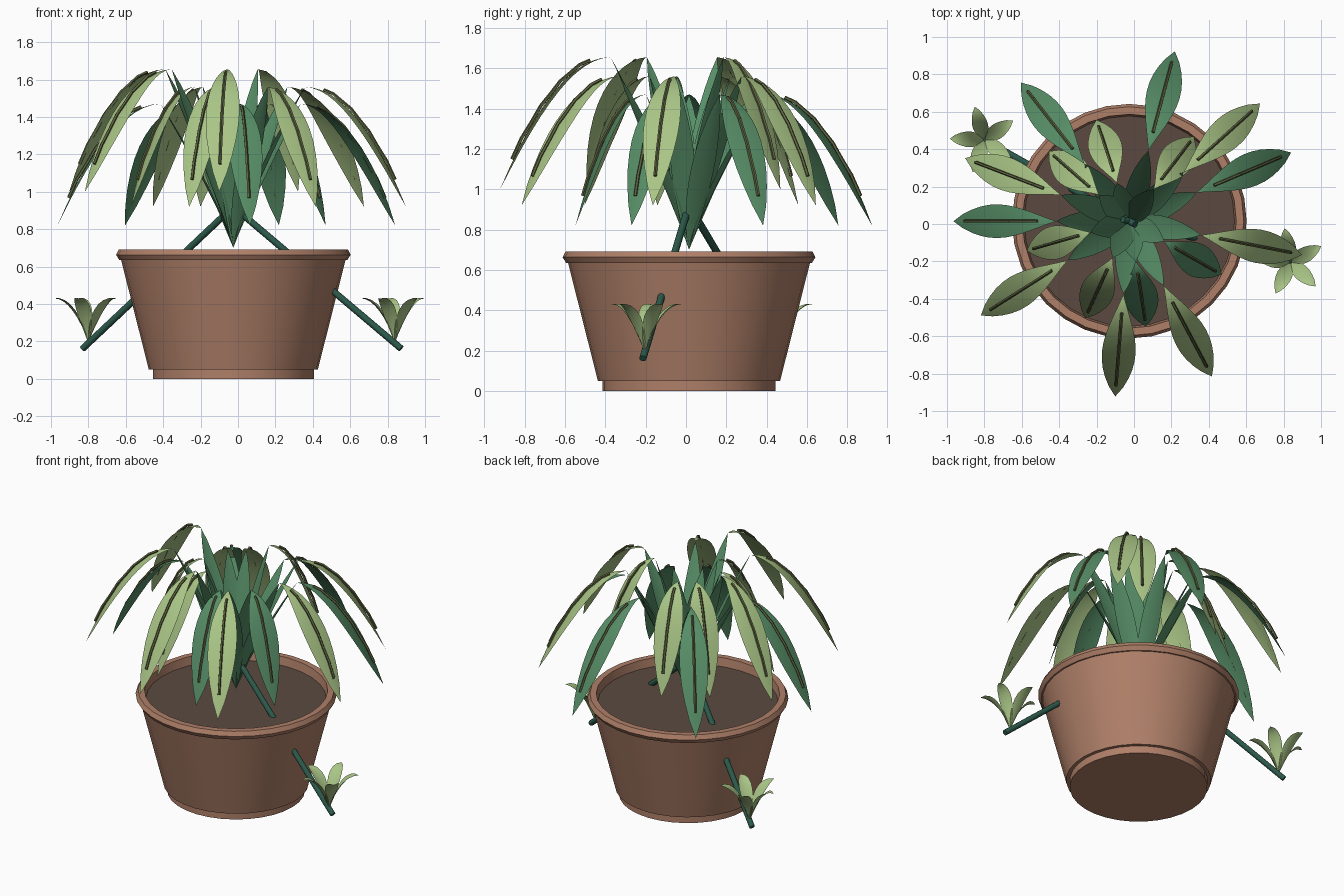
import bpy, bmesh, math
from mathutils import Vector

if "Cube" in bpy.data.objects:
    bpy.data.objects.remove(bpy.data.objects["Cube"], do_unlink=True)

CX, CY = -0.025, 0.015          # axis of the pot
SOIL = 0.635


def material(name, rgb):
    m = bpy.data.materials.new(name)
    m.use_nodes = True
    m.diffuse_color = (*rgb, 1)
    m.node_tree.nodes["Principled BSDF"].inputs["Base Color"].default_value = (*rgb, 1)
    return m


TERRACOTTA = material("terracotta", (0.43, 0.215, 0.14))
EARTH = material("dark soil", (0.105, 0.068, 0.053))
LIGHT = material("light green", (0.40, 0.56, 0.24))
DARK = material("deep green", (0.095, 0.27, 0.135))
STEM = material("stem green", (0.025, 0.10, 0.07))
RIB = material("olive rib", (0.11, 0.125, 0.05))


def finish(name, bm, mat, angle=40):
    me = bpy.data.meshes.new(name)
    bmesh.ops.recalc_face_normals(bm, faces=bm.faces)
    bm.to_mesh(me)
    bm.free()
    ob = bpy.data.objects.new(name, me)
    bpy.context.collection.objects.link(ob)
    me.materials.append(mat)
    bpy.ops.object.select_all(action='DESELECT')
    ob.select_set(True)
    bpy.context.view_layer.objects.active = ob
    bpy.ops.object.shade_smooth_by_angle(angle=math.radians(angle))
    return ob


def lathe(name, profile, mat, sides=32):
    """Spin (radius, height) points around the pot axis; cap open ends."""
    bm = bmesh.new()
    rings = []
    for r, z in profile:
        rings.append([bm.verts.new((CX + r * math.cos(2 * math.pi * i / sides),
                                    CY + r * math.sin(2 * math.pi * i / sides), z))
                      for i in range(sides)])
    for a, b in zip(rings, rings[1:]):
        for i in range(sides):
            j = (i + 1) % sides
            bm.faces.new((a[i], a[j], b[j], b[i]))
    bm.faces.new(rings[0])
    bm.faces.new(rings[-1])
    return finish(name, bm, mat)


def blade(name, origin, angle, path, half_width, bias, fold, mat, steps=12):
    """Lance-shaped leaf along path(t) -> (radius, height), creased on its midline."""
    out = Vector((math.cos(angle), math.sin(angle), 0))
    side = Vector((-out.y, out.x, 0))
    bm = bmesh.new()
    rows = []
    for k in range(steps + 1):
        t = k / steps
        r, z = path(t)
        mid = Vector(origin) + out * r + Vector((0, 0, z))
        if k in (0, steps):
            rows.append([bm.verts.new(mid)] * 3)
            continue
        s = math.sin(math.pi * t ** bias) ** 0.8
        r2, z2 = path(min(t + 0.01, 1))
        tangent = (out * (r2 - r) + Vector((0, 0, z2 - z))).normalized()
        normal = tangent.cross(side)
        rows.append([bm.verts.new(mid + side * d * half_width * s + normal * abs(d) * fold * s)
                     for d in (-1, 0, 1)])
    for a, b in zip(rows, rows[1:]):
        for i in (0, 1):
            ring = list(dict.fromkeys((a[i], a[i + 1], b[i + 1], b[i])))
            bm.faces.new(ring)
    return finish(name, bm, mat, 60)


def tube(name, points, radius, mat, sides=6):
    """One short rod for every pair of neighbouring points."""
    bm = bmesh.new()
    for a, b in zip(points, points[1:]):
        d = b - a
        made = bmesh.ops.create_cone(bm, cap_ends=True, segments=sides, radius1=radius,
                                     radius2=radius, depth=d.length * 1.08)["verts"]
        bmesh.ops.rotate(bm, verts=made, matrix=Vector((0, 0, 1)).rotation_difference(d).to_matrix())
        bmesh.ops.translate(bm, verts=made, vec=(a + b) / 2)
    return finish(name, bm, mat)


# Pot: foot, tapered wall, chamfered rim and inner wall
lathe("pot", [(0.43, 0), (0.43, 0.05), (0.452, 0.05), (0.60, 0.635), (0.61, 0.635),
              (0.627, 0.663), (0.612, 0.692), (0.572, 0.692), (0.56, 0.62)], TERRACOTTA)
lathe("soil", [(0.55, SOIL - 0.01), (0.565, SOIL)], EARTH)

# Arching leaves: (angle, tier, outer ring?); tier 0 low and dark, 1 middle, 2 high
LEAVES = [(75, 0, 1), (42, 1, 1), (23, 0, 1), (-11, 1, 1), (-62, 1, 1),
          (-94.6, 2, 1), (-147.6, 2, 1), (180, 0, 1), (159, 2, 1), (128, 0, 1),
          (108, 1, 0), (139, 1, 0), (-164, 1, 0), (-114.5, 1, 0), (-81, 0, 0),
          (-30, 0, 0), (52.6, 2, 0)]
BASE = 0.70
for n, (deg, tier, outer) in enumerate(LEAVES, 1):
    ang = math.radians(deg)
    r0, r1 = (0.39, 0.94) if outer else (0.215, 0.57)
    top = (1.47, 1.56, 1.655)[tier]
    tip = (0.82, 0.92, 1.00)[tier]

    def rise(t):
        return r0 * t ** 1.15, BASE + (top - BASE) * t

    def droop(t):
        return r0 + (r1 - r0) * t, top - (top - tip) * t * t

    origin = (CX, CY, 0)
    blade(f"leaf_stalk_{n}", origin, ang, rise, 0.062, 1.0, 0.012, DARK)
    blade(f"leaf_blade_{n}", origin, ang, droop, 0.09, 1.35, -0.012, LIGHT if tier else DARK)

    # Raised midrib on the upper face
    pts = []
    for k in range(9):
        r, z = droop(0.18 + 0.70 * k / 8)
        lift = 0.005 + 0.003 * (k % 2)
        pts.append(Vector((CX + (r + lift) * math.cos(ang), CY + (r + lift) * math.sin(ang),
                           z + lift)))
    tube(f"leaf_rib_{n}", pts, 0.009, RIB, 5)

# Runners with a small plantlet hanging at each end
for label, end, turn in (("left", Vector((0.838, -0.205, 0.19)), 28),
                         ("right", Vector((-0.80, 0.45, 0.19)), 34)):
    tube(f"{label}_runner", [Vector((CX, CY, 0.92)), end], 0.018, STEM, 10)

    def sprout(t):
        return 0.185 * t ** 1.15, 0.24 * math.sin(t * math.pi / 2) ** 0.95

    for i in range(5):
        blade(f"{label}_plantlet_leaf_{i + 1}", end, math.radians(turn + 72 * i),
              sprout, 0.042, 1.1, 0.012, LIGHT, 8)
